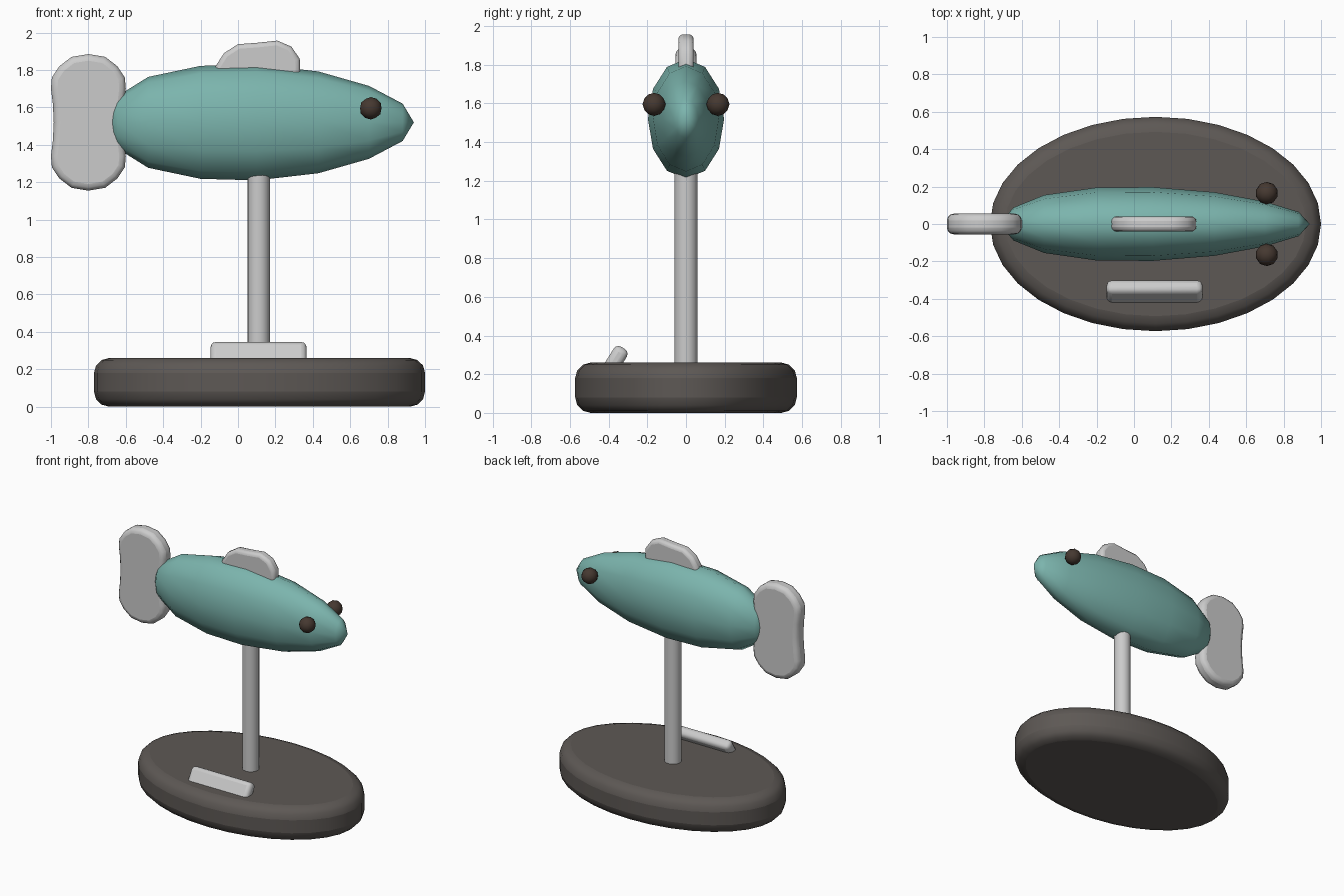
import bpy, bmesh
from math import cos, sin, pi, radians

if "Cube" in bpy.data.objects:
    bpy.data.objects.remove(bpy.data.objects["Cube"])


def material(name, rgb):
    m = bpy.data.materials.new(name)
    m.diffuse_color = (*rgb, 1)
    m.use_nodes = True
    m.node_tree.nodes["Principled BSDF"].inputs["Base Color"].default_value = m.diffuse_color
    return m


TEAL = material("teal", (0.2, 0.46, 0.42))
CHARCOAL = material("charcoal", (0.11, 0.098, 0.09))
BROWN = material("dark_brown", (0.06, 0.04, 0.03))


def finish(bm, name, mat=None, angle=40):
    bmesh.ops.recalc_face_normals(bm, faces=bm.faces)
    me = bpy.data.meshes.new(name)
    bm.to_mesh(me)
    bm.free()
    ob = bpy.data.objects.new(name, me)
    bpy.context.collection.objects.link(ob)
    if mat:
        me.materials.append(mat)
    bpy.ops.object.select_all(action='DESELECT')
    ob.select_set(True)
    bpy.context.view_layer.objects.active = ob
    bpy.ops.object.shade_smooth_by_angle(angle=radians(angle))
    return ob


def bevel(ob, width, segments):
    b = ob.modifiers.new("round", 'BEVEL')
    b.width, b.segments = width, segments
    b.limit_method, b.angle_limit = 'ANGLE', radians(50)


def plate(name, bottom, offset, mat=None):
    """Extrude a closed outline of 3D points along an offset."""
    bm = bmesh.new()
    face = bm.faces.new([bm.verts.new(p) for p in bottom])
    new = bmesh.ops.extrude_face_region(bm, geom=[face])["geom"]
    verts = [v for v in new if isinstance(v, bmesh.types.BMVert)]
    bmesh.ops.translate(bm, verts=verts, vec=offset)
    return finish(bm, name, mat)


def ellipse(cx, rx, ry, z, n):
    return [(cx + rx * cos(2 * pi * i / n), ry * sin(2 * pi * i / n), z) for i in range(n)]


# Oval base with a rounded rim, and the post
base = plate("base", ellipse(0.115, 0.885, 0.573, 0, 32), (0, 0, 0.26), CHARCOAL)
bevel(base, 0.08, 3)
plate("post", ellipse(0.11, 0.06, 0.06, 0.2, 16), (0, 0, 1.1))

# Fish body: rings of (x, half width, half height), closed by a nose tip
RINGS = [(-0.68, 0.045, 0.075), (-0.645, 0.088, 0.14), (-0.48, 0.155, 0.243),
         (-0.2, 0.195, 0.302), (0.1, 0.197, 0.31), (0.43, 0.17, 0.272),
         (0.7, 0.12, 0.195), (0.88, 0.065, 0.1)]
N = 12
bm = bmesh.new()
rows = [[bm.verts.new((x, w * cos(2 * pi * i / N), 1.52 + h * sin(2 * pi * i / N)))
         for i in range(N)] for x, w, h in RINGS]
for a, b in zip(rows, rows[1:]):
    for i in range(N):
        j = (i + 1) % N
        bm.faces.new((a[i], a[j], b[j], b[i]))
bm.faces.new(rows[0])
tip = bm.verts.new((0.94, 0, 1.52))
for i in range(N):
    bm.faces.new((rows[-1][i], rows[-1][(i + 1) % N], tip))
finish(bm, "body", TEAL, 60)

# Eyes on both sides of the head
for side, y in (("right", -0.165), ("left", 0.165)):
    bm = bmesh.new()
    bmesh.ops.create_icosphere(bm, subdivisions=2, radius=0.06)
    bmesh.ops.translate(bm, verts=bm.verts, vec=(0.71, y, 1.595))
    finish(bm, side + "_eye", BROWN)

# Tail fin: one quarter outline mirrored into a waisted oval
quarter = [(0.185, 0), (0.19, 0.1), (0.2, 0.18), (0.195, 0.24),
           (0.155, 0.30), (0.09, 0.35)]
half = quarter + [(0, 0.365)] + [(-x, z) for x, z in reversed(quarter)]
outline = half + [(x, -z) for x, z in list(reversed(half))[1:-1]]
tail = plate("tail_fin", [(-0.8 + x, -0.055, 1.52 + z) for x, z in outline], (0, 0.11, 0))
bevel(tail, 0.035, 3)

# Back fin
outline = [(-0.12, 1.76), (-0.12, 1.82), (-0.075, 1.89), (0, 1.938), (0.1, 1.945),
           (0.21, 1.957), (0.285, 1.925), (0.33, 1.86), (0.335, 1.75)]
fin = plate("back_fin", [(x, -0.04, z) for x, z in outline], (0, 0.08, 0))
bevel(fin, 0.025, 3)

# Tilted bar on the base
bm = bmesh.new()
bmesh.ops.create_cube(bm, size=1)
bmesh.ops.scale(bm, verts=bm.verts, vec=(0.515, 0.08, 0.16))
bar = finish(bm, "tilted_bar")
bar.location = (0.11, -0.367, 0.268)
bar.rotation_euler.x = radians(-32)
bevel(bar, 0.03, 3)
